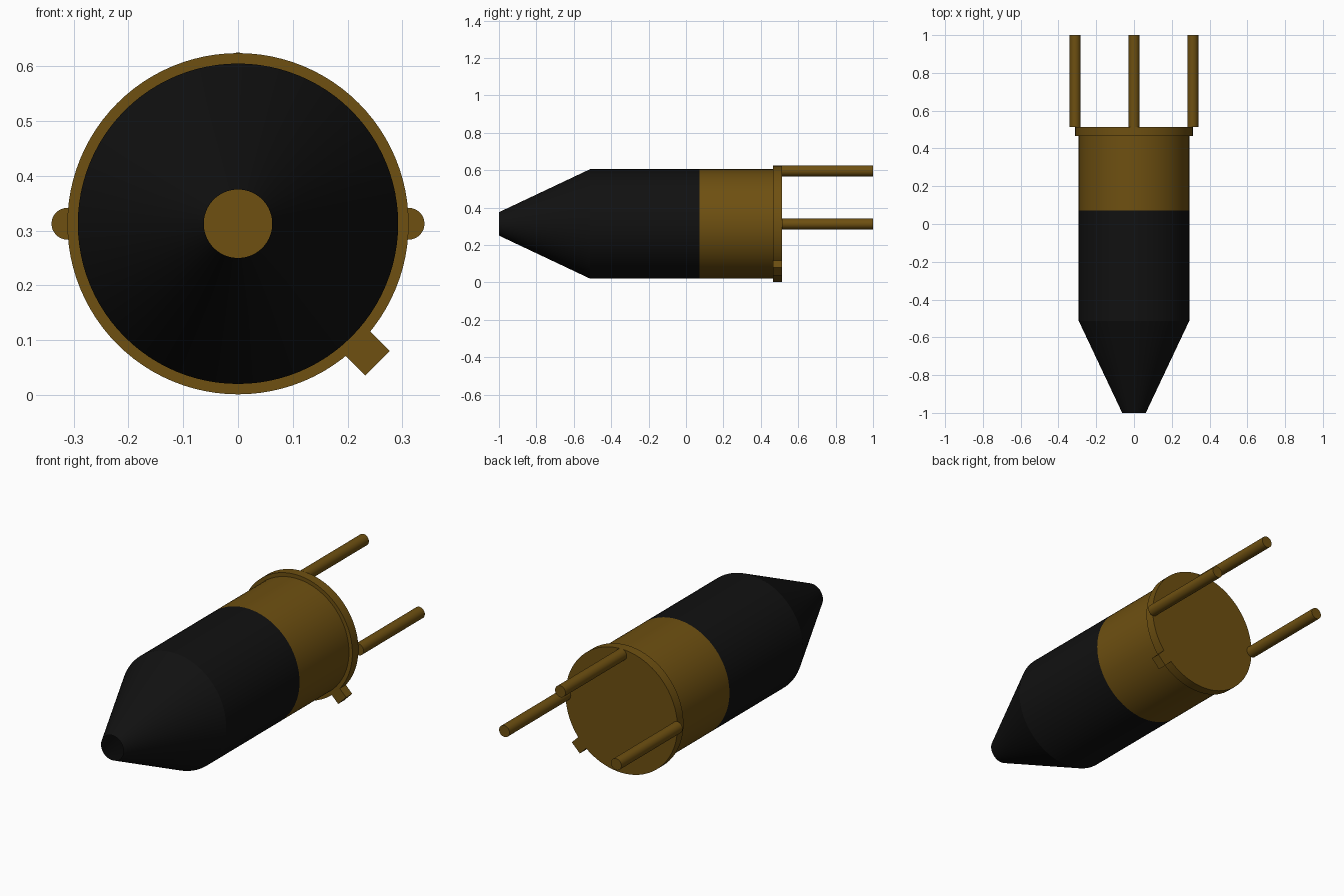
import bpy
import bmesh
import math
from mathutils import Vector, Matrix

cube = bpy.data.objects.get("Cube")
if cube:
    bpy.data.objects.remove(cube, do_unlink=True)

AXIS_Z = 0.3125          # height of the long axis
BODY_R, FLANGE_R, TIP_R = 0.2925, 0.3115, 0.0625
SEAM_Y, FLANGE_Y, BACK_Y = 0.072, 0.465, 0.513


def material(name, rgb):
    m = bpy.data.materials.new(name)
    m.use_nodes = True
    m.diffuse_color = (*rgb, 1)
    m.node_tree.nodes["Principled BSDF"].inputs["Base Color"].default_value = (*rgb, 1)
    return m


gold = material("dark gold", (0.156, 0.080, 0.0055))
black = material("black", (0.0055, 0.0055, 0.0055))


def finish(bm, name, mat, location):
    mesh = bpy.data.meshes.new(name)
    bm.to_mesh(mesh)
    bm.free()
    mesh.materials.append(mat)
    obj = bpy.data.objects.new(name, mesh)
    obj.location = location
    bpy.context.collection.objects.link(obj)
    bpy.ops.object.select_all(action='DESELECT')
    obj.select_set(True)
    bpy.context.view_layer.objects.active = obj
    bpy.ops.object.shade_smooth_by_angle(angle=math.radians(25))
    return obj


def lathe(name, profile, mat, x=0, z=AXIS_Z, sides=96, caps=True):
    """Turn (radius, y) points, listed front to back, around the y axis."""
    bm = bmesh.new()
    rings = []
    for r, y in profile:
        angles = [2 * math.pi * i / sides for i in range(sides)]
        rings.append([bm.verts.new((r * math.cos(a), y, r * math.sin(a))) for a in angles])
    for a, b in zip(rings, rings[1:]):
        for i in range(sides):
            j = (i + 1) % sides
            bm.faces.new((a[i], b[i], b[j], a[j]))
    if caps:
        bm.faces.new(rings[0])
        bm.faces.new(rings[-1][::-1])
    return finish(bm, name, mat, (x, 0, z))


# Hollow tapered nose, open at the tip so the gold base shows through
lathe("nose_shell", [(TIP_R, -1), (BODY_R, -0.513), (BODY_R, SEAM_Y)], black, caps=False)

# Gold base and its rear flange
lathe("base_barrel", [(BODY_R, SEAM_Y), (BODY_R, FLANGE_Y)], gold)
lathe("base_flange", [(FLANGE_R, FLANGE_Y), (FLANGE_R, BACK_Y)], gold)

# Three rear pins: left, right and top
for name, x, z in (("left_pin", 0.3115, AXIS_Z),
                   ("right_pin", -0.3115, AXIS_Z),
                   ("top_pin", 0, 0.596)):
    lathe(name, [(0.029, BACK_Y), (0.029, 1)], gold, x, z, sides=32)

# Locating tab pointing outward and down at 45 degrees
inner, outer, width = 0.29, 0.36, 0.063
bm = bmesh.new()
bmesh.ops.create_cube(bm, size=1)
bmesh.ops.scale(bm, vec=Vector((outer - inner, BACK_Y - FLANGE_Y, width)), verts=bm.verts)
bmesh.ops.translate(bm, vec=Vector(((inner + outer) / 2, (BACK_Y + FLANGE_Y) / 2, 0)), verts=bm.verts)
bmesh.ops.rotate(bm, cent=(0, 0, 0), matrix=Matrix.Rotation(math.radians(45), 3, 'Y'), verts=bm.verts)
finish(bm, "locating_tab", gold, (0, 0, AXIS_Z))
